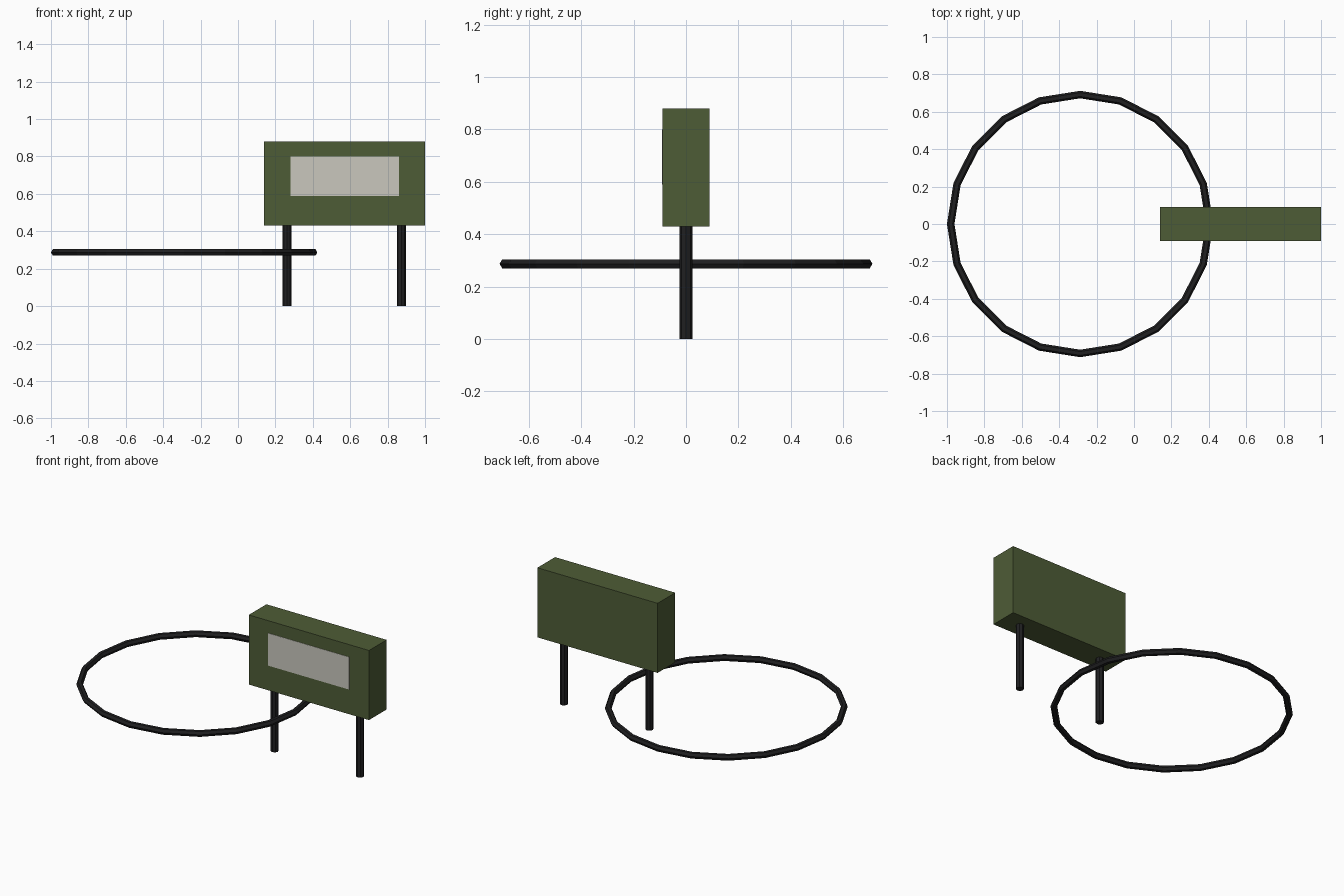
import bpy
import bmesh
from math import cos, sin, tau
from mathutils import Matrix, Vector

default = bpy.data.objects.get("Cube")
if default:
    bpy.data.objects.remove(default, do_unlink=True)


def material(name, rgb):
    mat = bpy.data.materials.new(name)
    mat.use_nodes = True
    mat.diffuse_color = (*rgb, 1)
    mat.node_tree.nodes["Principled BSDF"].inputs["Base Color"].default_value = (*rgb, 1)
    return mat


olive = material("olive green", (0.076, 0.107, 0.037))
grey = material("pale grey", (0.59, 0.575, 0.515))
black = material("black", (0.014, 0.014, 0.015))


def add_object(name, bm, mat):
    mesh = bpy.data.meshes.new(name)
    bmesh.ops.recalc_face_normals(bm, faces=bm.faces)
    bm.to_mesh(mesh)
    bm.free()
    mesh.materials.append(mat)
    obj = bpy.data.objects.new(name, mesh)
    bpy.context.collection.objects.link(obj)
    return obj


def box(name, low, high, mat):
    low, high = Vector(low), Vector(high)
    bm = bmesh.new()
    place = Matrix.Translation((low + high) / 2) @ Matrix.Diagonal((*(high - low), 1))
    bmesh.ops.create_cube(bm, size=1, matrix=place)
    return add_object(name, bm, mat)


def post(name, x, radius, height, mat, sides=8):
    bm = bmesh.new()
    bmesh.ops.create_cone(bm, cap_ends=True, segments=sides, radius1=radius,
                          radius2=radius, depth=height,
                          matrix=Matrix.Translation((x, 0, height / 2)))
    return add_object(name, bm, mat)


def ring(name, centre, major, minor, mat, segments=20, sides=6):
    bm = bmesh.new()
    loops = []
    for i in range(segments):
        a = tau * i / segments
        loop = []
        for j in range(sides):
            b = tau * j / sides
            r = major + minor * cos(b)
            loop.append(bm.verts.new(Vector(centre) + Vector((r * cos(a), r * sin(a), minor * sin(b)))))
        loops.append(loop)
    for i in range(segments):
        here, there = loops[i - 1], loops[i]
        for j in range(sides):
            bm.faces.new((here[j - 1], there[j - 1], there[j], here[j]))
    return add_object(name, bm, mat)


# Housing with a thin display panel on its front
box("housing", (0.14, -0.09, 0.43), (1.0, 0.09, 0.88), olive)
box("display_panel", (0.28, -0.092, 0.59), (0.86, -0.088, 0.80), grey)

# Support posts under the housing
post("right_post", 0.262, 0.024, 0.44, black)
post("left_post", 0.873, 0.024, 0.44, black)

# Faceted horizontal hoop
ring("hoop", (-0.288, 0, 0.287), 0.692, 0.02, black)
